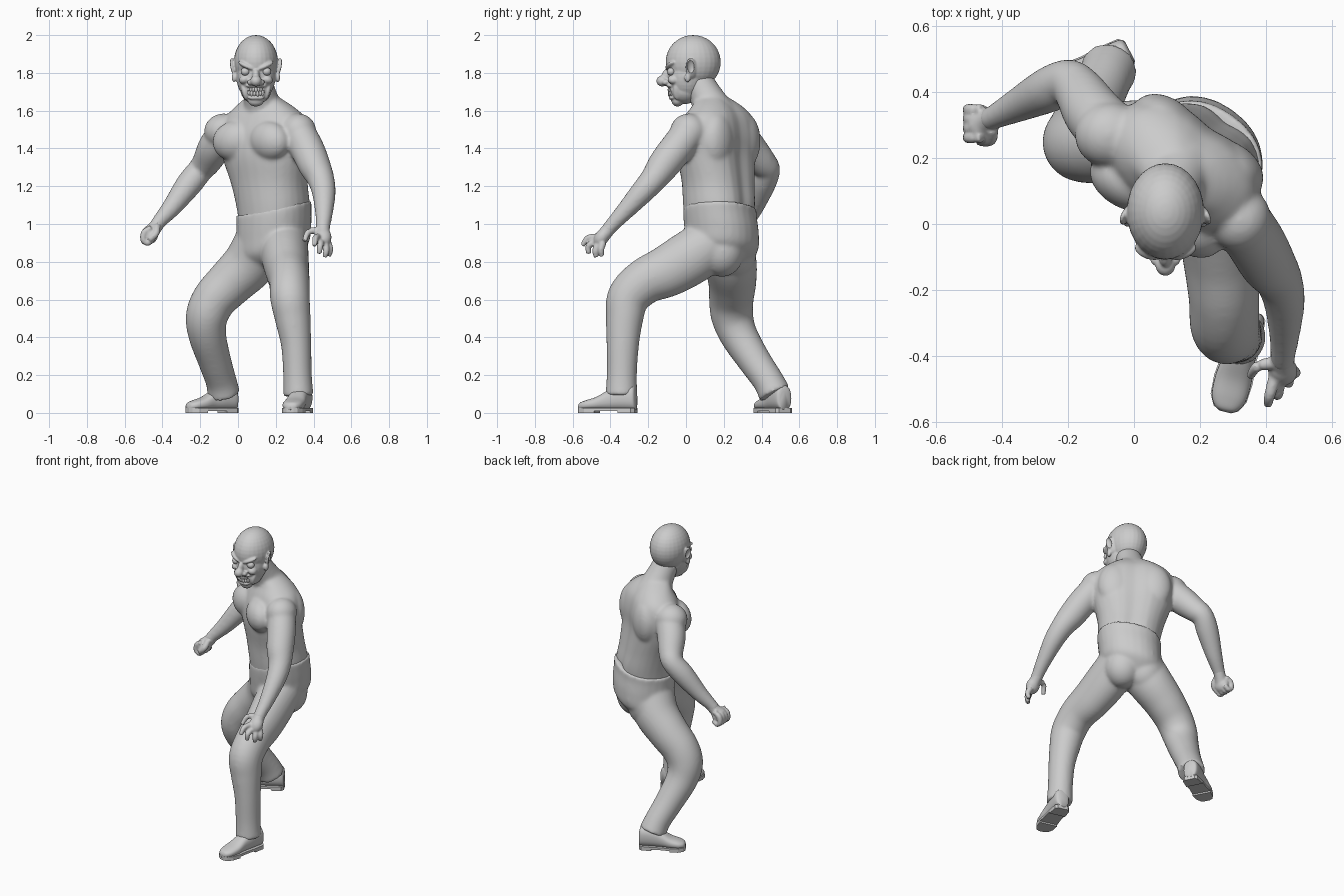
import bpy, bmesh
from math import sin, cos, pi, radians, copysign, exp
from mathutils import Vector, Matrix, Euler

YAW = radians(-35)                                   # twist of trunk
SIDE = Vector((cos(YAW), sin(YAW), 0))
FRONT = Vector((sin(YAW), -cos(YAW), 0))


def finish(name, bm, voxel=0, smooth=3):
    bmesh.ops.recalc_face_normals(bm, faces=bm.faces)
    me = bpy.data.meshes.new(name)
    bm.to_mesh(me)
    bm.free()
    for p in me.polygons:
        p.use_smooth = True
    ob = bpy.data.objects.new(name, me)
    bpy.context.collection.objects.link(ob)
    if voxel:
        r = ob.modifiers.new("Fuse", 'REMESH')
        r.mode, r.voxel_size, r.use_smooth_shade = 'VOXEL', voxel, True
        s = ob.modifiers.new("Soften", 'SMOOTH')
        s.factor, s.iterations = 0.5, smooth
    return ob


def ball(bm, c, r, rot=(0, 0, 0)):
    e = Euler([radians(a) for a in rot])
    bmesh.ops.create_uvsphere(bm, u_segments=28, v_segments=18, radius=1,
                              matrix=Matrix.LocRotScale(Vector(c), e, Vector(r)))


def loft(bm, rings, yaw=None, power=2.0, groove=0.0, tilt=0.0, steps=5, segs=28, axis=None):
    """Rings are x, y, z, a, b; smooth path, oval sections across it or level."""
    rings = [Vector(r if len(r) == 5 else (*r, r[3])) for r in rings]
    k = [rings[0]] + rings + [rings[-1]]
    path = []
    for i in range(1, len(k) - 2):
        p, q, r, s = k[i - 1:i + 3]
        for j in range(steps):
            t = j / steps
            path.append(0.5 * (2 * q + (r - p) * t + (2 * p - 5 * q + 4 * r - s) * t * t
                               + (3 * q - p - 3 * r + s) * t ** 3))
    path.append(rings[-1])
    loops = []
    for i, p in enumerate(path):
        c = Vector(p[:3])
        if yaw is None:
            d = axis or Vector(path[min(i + 1, len(path) - 1)][:3]) - Vector(path[max(i - 1, 0)][:3])
            d = d.normalized()
            ref = Vector((1, 0, 0)) if abs(d.x) < 0.85 else Vector((0, 1, 0))
            u = (ref - d * ref.dot(d)).normalized()
            v = d.cross(u)
        else:
            u, v = Vector((cos(yaw), sin(yaw), 0)), Vector((-sin(yaw), cos(yaw), 0))
        loop = []
        for j in range(segs):
            a = 2 * pi * j / segs
            ca, sa = (copysign(abs(f) ** (2 / power), f) for f in (cos(a), sin(a)))
            dent = 1 - groove * exp(-((a - pi / 2) / 0.25) ** 2)
            o = u * ca * p[3] + v * sa * p[4] * dent
            o.z += tilt * o.x
            loop.append(bm.verts.new(c + o))
        loops.append(loop)
    for A, B in zip(loops, loops[1:]):
        for j in range(segs):
            bm.faces.new((A[j], A[j - 1], B[j - 1], B[j]))
    bm.faces.new(loops[0])
    bm.faces.new(loops[-1][::-1])


# bare torso with neck and arms, fused into one skin
bm = bmesh.new()
loft(bm, [(.19, .175, .98, .18, .17), (.185, .175, 1.1, .195, .18), (.165, .17, 1.22, .21, .175),
          (.145, .16, 1.36, .245, .175), (.145, .165, 1.47, .26, .17), (.145, .17, 1.56, .235, .145),
          (.14, .165, 1.62, .17, .11), (.13, .14, 1.67, .09, .08)], YAW, 2.2, .12)
loft(bm, [(.14, .16, 1.57, .115), (.12, .11, 1.67, .09), (.1, .06, 1.76, .08)])
chest = Vector((.14, .16, 1.44))
for s in (-1, 1):
    ball(bm, chest + FRONT * .115 + SIDE * s * .112, (.125, .085, .105), (0, s * 10, -35 - s * 8))   # pectoral
    ball(bm, chest - FRONT * .095 + SIDE * s * .12, (.11, .075, .15), (0, 0, -35))                   # shoulder blade
ball(bm, (-.075, .27, 1.49), (.105, .1, .095))
ball(bm, (.32, .015, 1.49), (.095, .1, .095))
loft(bm, [(-.05, .26, 1.5, .09), (-.12, .33, 1.41, .09), (-.165, .4, 1.33, .077), (-.2, .43, 1.285, .068),
          (-.26, .405, 1.21, .069), (-.35, .36, 1.09, .052), (-.42, .325, 1.01, .038), (-.44, .315, .98, .038)])
ball(bm, (-.205, .455, 1.315), (.03, .03, .035))
loft(bm, [(.31, .03, 1.5, .09), (.365, -.05, 1.4, .09), (.405, -.12, 1.31, .085), (.438, -.17, 1.24, .072),
          (.455, -.24, 1.16, .062), (.455, -.34, 1.05, .046), (.45, -.4, .985, .038), (.45, -.42, .96, .038)])
finish("bare_torso_and_arms", bm, .009, 14)

# closed right hand
bm = bmesh.new()
loft(bm, [(-.41, .33, 1.02, .036), (-.44, .315, .98, .037), (-.465, .3, .95, .045)], segs=16)
ball(bm, (-.465, .3, .945), (.042, .055, .05))
for i in range(4):
    y = .262 + .028 * i
    loft(bm, [(-.46, y, .98, .017), (-.495, y, .955, .018), (-.5, y, .915, .017), (-.475, y, .9, .016),
              (-.45, y, .92, .014)], segs=12)
loft(bm, [(-.43, .29, .99, .02), (-.435, .255, .95, .019), (-.47, .25, .915, .015)], segs=12)
finish("right_hand", bm, .006, 4)

# open left hand with spread fingers and thumb
bm = bmesh.new()
loft(bm, [(.45, -.39, .995, .037), (.45, -.42, .96, .036), (.452, -.445, .93, .038)], segs=16)
ball(bm, (.45, -.445, .93), (.045, .038, .055), (-35, 0, 0))
for root, mid, tip in (((.425, -.47, .93), (.41, -.52, .925), (.405, -.548, .885)),
                       ((.44, -.47, .91), (.435, -.515, .885), (.43, -.515, .842)),
                       ((.46, -.46, .9), (.467, -.48, .86), (.46, -.475, .825)),
                       ((.475, -.44, .9), (.488, -.45, .865), (.48, -.445, .83)),
                       ((.43, -.42, .965), (.375, -.43, .96), (.352, -.46, .91))):
    loft(bm, [(*root, .02), (*mid, .017), (*tip, .013)], segs=12)
finish("left_hand", bm, .006, 4)

# trousers
bm = bmesh.new()
loft(bm, [(.17, .2, .79, .12, .12), (.185, .195, .86, .185, .178), (.19, .19, .95, .195, .188),
          (.19, .18, 1.04, .198, .185), (.19, .18, 1.085, .2, .184)], YAW, 2.2, tilt=.2)
loft(bm, [(.24, .14, .9, .13, .14), (.25, .02, .82, .125, .145), (.262, -.1, .75, .115, .137),
          (.272, -.22, .695, .107, .122), (.275, -.305, .61, .105, .113), (.29, -.325, .5, .095, .099),
          (.308, -.335, .36, .08, .086), (.315, -.34, .2, .076, .08), (.32, -.342, .09, .08, .085)])
loft(bm, [(.13, .2, .9, .15), (.06, .235, .79, .14), (-.04, .245, .69, .127), (-.125, .24, .6, .118),
          (-.165, .245, .51, .112), (-.162, .28, .41, .1), (-.125, .36, .28, .088),
          (-.09, .435, .17, .082), (-.075, .47, .1, .087)])
ball(bm, (.13, .26, .85), (.12, .11, .14), (0, 0, -35))
ball(bm, (.25, .19, .86), (.12, .12, .14), (0, 0, -35))
finish("trousers", bm, .009, 14)


# shoes: lofted upper on a flat sole with a heel block
def shoe(side, heel, toe):
    heel, toe = Vector((*heel, 0)), Vector((*toe, 0))
    d = toe - heel
    L = d.length
    d.normalize()
    n = Vector((-d.y, d.x, 0))
    prof = [(.01, .03, .1), (.06, .045, .13), (.28, .05, .13), (.48, .05, .105), (.68, .056, .07),
            (.86, .052, .052), (.96, .035, .04), (.995, .014, .025)]
    bm = bmesh.new()
    loft(bm, [(*(heel + d * t * L + Vector((0, 0, .015 + h / 2))), w, h / 2) for t, w, h in prof],
         power=2.4, axis=d)
    finish(side + "_shoe_upper", bm)
    bm = bmesh.new()
    for sect, z0, z1 in ((prof, .01, .026), (prof[:3], 0, .012), (prof[4:], 0, .012)):
        out = [heel + d * t * L + n * (w + .004) for t, w, h in sect]
        out += [heel + d * t * L - n * (w + .004) for t, w, h in reversed(sect)]
        f = bm.faces.new([bm.verts.new(p + Vector((0, 0, z0))) for p in out])
        up = bmesh.ops.extrude_face_region(bm, geom=[f])["geom"]
        bmesh.ops.translate(bm, vec=(0, 0, z1 - z0), verts=[v for v in up if isinstance(v, bmesh.types.BMVert)])
    ob = finish(side + "_shoe_sole", bm)
    for p in ob.data.polygons:
        p.use_smooth = False


shoe("left", (.355, -.262), (.275, -.57))
shoe("right", (-.01, .525), (-.27, .388))

# head: skull, jaw, brows, cheeks, nose, ears
X = .095
bm = bmesh.new()
ball(bm, (X, .038, 1.857), (.117, .146, .143))
ball(bm, (X, .005, 1.78), (.104, .105, .13))
ball(bm, (X, -.008, 1.71), (.082, .085, .075))
ball(bm, (X, -.045, 1.652), (.042, .032, .03))
ball(bm, (X, -.1, 1.785), (.02, .03, .04), (-25, 0, 0))
ball(bm, (X, -.125, 1.757), (.03, .032, .029))
for s in (-1, 1):
    ball(bm, (X + s * .028, -.108, 1.75), (.018, .018, .016))
    ball(bm, (X + s * .05, -.082, 1.838), (.05, .025, .014), (0, -s * 24, s * 20))
    ball(bm, (X + s * .06, -.065, 1.765), (.03, .032, .024), (0, s * 20, 0))
    ball(bm, (X + s * .062, -.045, 1.70), (.014, .025, .045), (0, s * 15, 0))
    ball(bm, (X + s * .116, .028, 1.825), (.013, .033, .056), (12, s * 12, s * 25))
    ball(bm, (X + s * .116, .008, 1.775), (.012, .017, .025))
ball(bm, (X, -.085, 1.732), (.055, .018, .012))
ball(bm, (X, -.073, 1.668), (.045, .018, .012))
head = finish("head", bm, .005, 4)

# helpers that hollow out mouth, eye sockets and ears
bm = bmesh.new()
ball(bm, (X, -.105, 1.70), (.058, .045, .023))
for s in (-1, 1):
    ball(bm, (X + s * .057, -.108, 1.808), (.03, .022, .02), (0, -s * 15, 0))
    ball(bm, (X + s * .134, .025, 1.835), (.014, .02, .036), (12, s * 12, s * 25))
cutter = finish("hollow_cutter", bm)
cutter.hide_render = True
cutter.display_type = 'WIRE'
cut = head.modifiers.new("Hollows", 'BOOLEAN')
cut.operation, cut.object, cut.solver = 'DIFFERENCE', cutter, 'EXACT'

# eyes
bm = bmesh.new()
for s in (-1, 1):
    ball(bm, (X + s * .056, -.078, 1.807), (.024, .022, .022))
finish("eyes", bm)

# two rows of crooked teeth
bm = bmesh.new()
for row, n in ((1, 7), (-1, 6)):
    for i in range(n):
        a = (i - (n - 1) / 2) / n * 1.9
        r = (.0085, .008, .013 + .003 * (i % 2))
        ball(bm, (X + .05 * sin(a), -.047 - .042 * cos(a), 1.70 + row * .011 + .006 * abs(a)), r, (0, 6 * (i % 3 - 1), 0))
finish("teeth", bm)
